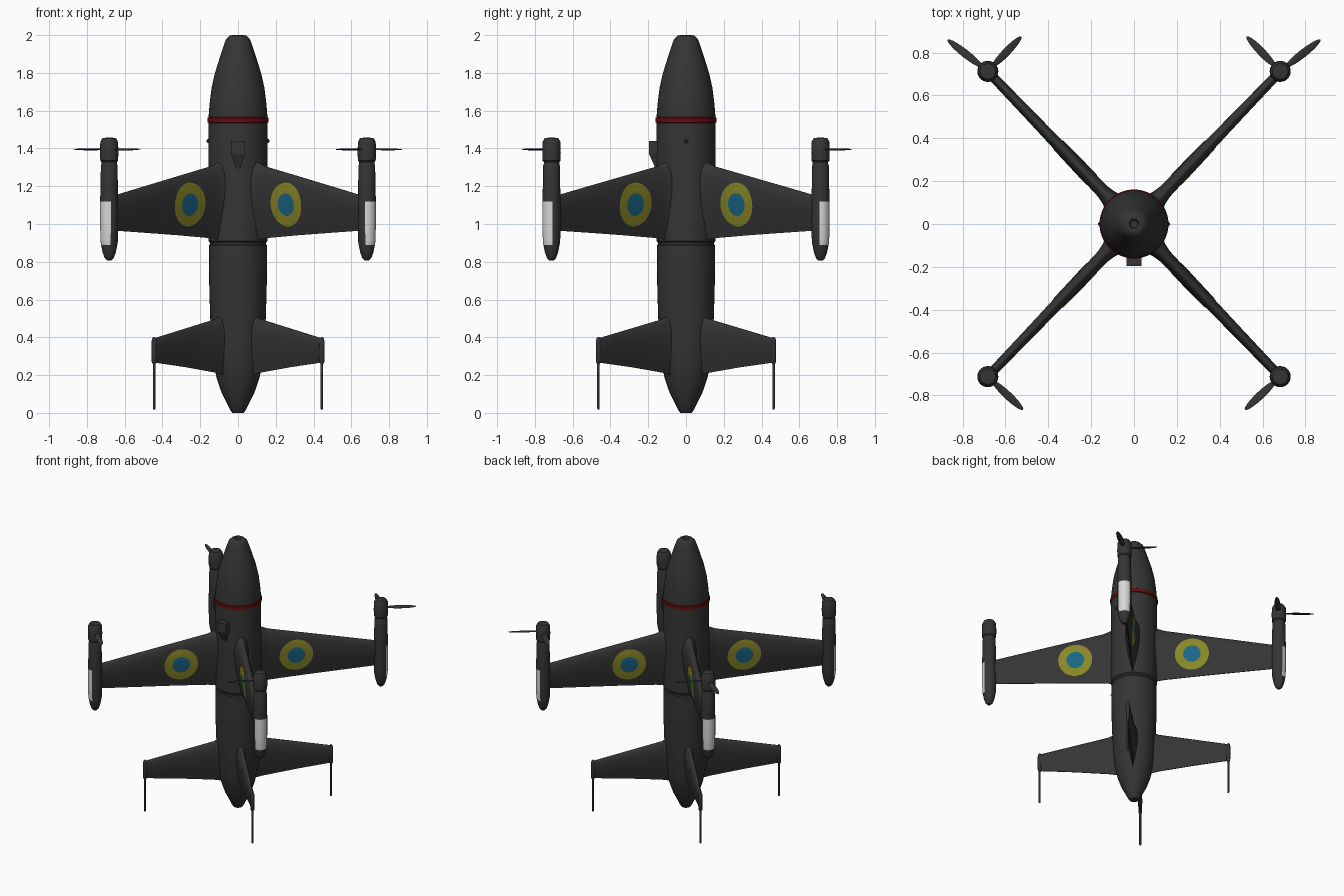
import bpy, bmesh, math
from mathutils import Vector, Matrix

cube = bpy.data.objects.get("Cube")
if cube:
    bpy.data.objects.remove(cube, do_unlink=True)


def material(name, rgb):
    m = bpy.data.materials.new(name)
    m.use_nodes = True
    m.diffuse_color = (*rgb, 1)
    bsdf = m.node_tree.nodes["Principled BSDF"]
    bsdf.inputs["Base Color"].default_value = (*rgb, 1)
    bsdf.inputs["Roughness"].default_value = 0.7
    return m


GREY = material("dark grey", (0.035, 0.035, 0.035))
RED = material("dark red", (0.13, 0.004, 0.006))
YELLOW = material("olive yellow", (0.25, 0.24, 0.02))
BLUE = material("deep blue", (0.01, 0.13, 0.235))
WHITE = material("pale grey", (0.68, 0.68, 0.68))


def finish(name, bm, mats=(GREY,), matrix=Matrix(), smooth=True):
    bmesh.ops.recalc_face_normals(bm, faces=bm.faces)
    me = bpy.data.meshes.new(name)
    bm.transform(matrix)
    bm.to_mesh(me)
    bm.free()
    for m in mats:
        me.materials.append(m)
    ob = bpy.data.objects.new(name, me)
    bpy.context.collection.objects.link(ob)
    if smooth:
        bpy.ops.object.select_all(action='DESELECT')
        ob.select_set(True)
        bpy.context.view_layer.objects.active = ob
        bpy.ops.object.shade_smooth_by_angle(angle=math.radians(35))
    return ob


def bridge(bm, a, b):
    n = len(a)
    return [bm.faces.new((a[i], a[(i + 1) % n], b[(i + 1) % n], b[i])) for i in range(n)]


def lathe(profile, seg=32):
    """Revolve (radius, z) points around z, capping both ends."""
    bm = bmesh.new()
    rings = [[bm.verts.new((r * math.cos(math.tau * i / seg), r * math.sin(math.tau * i / seg), z))
              for i in range(seg)] for r, z in profile]
    for a, b in zip(rings, rings[1:]):
        bridge(bm, a, b)
    bm.faces.new(rings[0])
    bm.faces.new(rings[-1])
    return bm


# Fuselage: rear section, seam groove, middle section and nose
finish("fuselage", lathe([
    (0.03, 0.0), (0.038, 0.01), (0.058, 0.05), (0.088, 0.11), (0.112, 0.18), (0.128, 0.25),
    (0.14, 0.36), (0.147, 0.5), (0.152, 0.65), (0.154, 0.885), (0.149, 0.892), (0.149, 0.902),
    (0.156, 0.91), (0.156, 1.57), (0.15, 1.64), (0.14, 1.72), (0.122, 1.8), (0.1, 1.87),
    (0.084, 1.92), (0.072, 1.955), (0.062, 1.98), (0.045, 1.997), (0.03, 2.0), (0.022, 1.997),
    (0.016, 1.985), (0.002, 1.983)], 48))
finish("nose_ring", lathe([(0.15, 1.532), (0.161, 1.538), (0.161, 1.562), (0.15, 1.57)], 48), (RED,))

# Intake scoop on the front
bm = bmesh.new()
for s in (-1, 1):
    for x, y, z in ((0.036, -0.195, 1.44), (0.036, -0.195, 1.37), (0.012, -0.16, 1.29),
                    (0.036, -0.12, 1.44), (0.036, -0.12, 1.37), (0.012, -0.12, 1.29)):
        bm.verts.new((s * x, y, z))
bmesh.ops.convex_hull(bm, input=bm.verts)
finish("front_scoop", bm, smooth=False)

# Small side nubs
for side, s in (("left", 1), ("right", -1)):
    finish("nub_" + side, lathe([(0.014, 0.14), (0.011, 0.16), (0.003, 0.168)], 12),
           matrix=Matrix.Translation((0, 0, 1.44)) @ Matrix.Rotation(s * math.pi / 2, 4, 'Y'))


def section(stations, u):
    """Interpolate (top z, bottom z, half thickness) at radial distance u."""
    for a, b in zip(stations, stations[1:]):
        if u <= b[0]:
            break
    t = (u - a[0]) / (b[0] - a[0])
    return [p + (q - p) * t for p, q in zip(a[1:], b[1:])]


def half_thickness(stations, u, z):
    top, bottom, thick = section(stations, u)
    c = min(max((top - z) / (top - bottom), 0), 1)
    foil = 2.969 * math.sqrt(c) - 1.26 * c - 3.516 * c**2 + 2.843 * c**3 - 1.036 * c**4
    return max(thick * foil, 0.002)


def aerofoil(stations, steps=20):
    """Wing in the x-z plane, lofted outwards along +x."""
    bm = bmesh.new()
    loops = []
    for u, top, bottom, _ in stations:
        zs = [top + (bottom - top) * (1 - math.cos(math.pi * i / steps)) / 2 for i in range(steps + 1)]
        pts = [(u, half_thickness(stations, u, z), z) for z in zs]
        pts += [(u, -y, z) for u, y, z in reversed(pts)]
        loops.append([bm.verts.new(p) for p in pts])
    for a, b in zip(loops, loops[1:]):
        bridge(bm, a, b)
    bm.faces.new(loops[0])
    bm.faces.new(loops[-1])
    return bm


def roundel(stations, side, cu=0.397, cz=1.103, seg=40):
    """Thin disc laid on the wing skin: blue centre, yellow ring."""
    bm = bmesh.new()

    def vert(r, a):
        u, z = cu + r * math.cos(a), cz + r * math.sin(a)
        return bm.verts.new((u, side * (half_thickness(stations, u, z) + 0.003), z))

    rings = [[vert(r, math.tau * i / seg) for i in range(seg)]
             for r in (0.02, 0.04, 0.06, 0.08, 0.1, 0.116)]
    bm.faces.new(rings[0]).material_index = 1
    for k, (a, b) in enumerate(zip(rings, rings[1:])):
        for f in bridge(bm, a, b):
            f.material_index = 1 if k < 2 else 0
    # keep the disc facing away from the wing
    bmesh.ops.recalc_face_normals(bm, faces=bm.faces)
    return bm


def pod():
    """Motor pod with a pale panel on its outer (+x) side."""
    bm = lathe([(0.012, 0.808), (0.024, 0.82), (0.035, 0.85), (0.043, 0.89), (0.046, 0.91),
                (0.048, 1.0), (0.048, 1.12), (0.046, 1.2), (0.044, 1.31), (0.041, 1.318),
                (0.041, 1.328), (0.047, 1.335), (0.049, 1.38), (0.047, 1.435), (0.036, 1.455),
                (0.015, 1.457)], 40)
    for f in bm.faces:
        c = f.calc_center_median()
        if 0.9 < c.z < 1.13 and abs(math.atan2(c.y, c.x)) < math.radians(54):
            f.material_index = 1
    return bm


def blade(angle, length):
    """Leaf-shaped propeller blade from the pod centre."""
    bm = bmesh.new()
    bmesh.ops.create_uvsphere(bm, u_segments=20, v_segments=10, radius=1)
    bm.transform(Matrix.Rotation(angle, 4, 'Z') @ Matrix.Translation((length * 0.56, 0, 1.395))
                 @ Matrix.Rotation(math.radians(10), 4, 'X')
                 @ Matrix.Diagonal((length * 0.44, 0.019, 0.004, 1)))
    return bm


WING = [(0.09, 1.35, 0.912, 0.06), (0.14, 1.335, 0.915, 0.052), (0.17, 1.32, 0.92, 0.04),
        (0.21, 1.305, 0.925, 0.033), (0.45, 1.255, 0.94, 0.029), (0.7, 1.203, 0.953, 0.025),
        (0.96, 1.148, 0.966, 0.022)]
FIN = [(0.07, 0.53, 0.19, 0.045), (0.13, 0.515, 0.205, 0.036), (0.17, 0.497, 0.213, 0.025),
       (0.4, 0.447, 0.242, 0.02), (0.635, 0.396, 0.266, 0.013)]
POD_X, POD_Y = 0.682, 0.712
REACH = math.hypot(POD_X, POD_Y)

# Four identical arms on the diagonals
for sx, side in ((1, "left"), (-1, "right")):
    for sy, end in ((1, "back"), (-1, "front")):
        tag = f"_{end}_{side}"
        turn = Matrix.Rotation(math.atan2(sy * POD_Y, sx * POD_X), 4, 'Z')
        out = turn @ Matrix.Translation((REACH, 0, 0))
        tip = turn @ Matrix.Translation((0.642, 0, 0))

        finish("wing" + tag, aerofoil(WING), matrix=turn)
        for s, face in ((1, "a"), (-1, "b")):
            finish("roundel_" + face + tag, roundel(WING, s), (YELLOW, BLUE), turn)
        finish("motor_pod" + tag, pod(), (GREY, WHITE), out)

        # Tail fin with tip cap and landing leg
        finish("tail_fin" + tag, aerofoil(FIN), matrix=turn)
        finish("fin_tip" + tag, lathe([(0.007, 0.258), (0.013, 0.27), (0.014, 0.375), (0.011, 0.393),
                                       (0.004, 0.402)], 16), matrix=tip)
        finish("landing_leg" + tag, lathe([(0.005, 0.018), (0.007, 0.024), (0.007, 0.27)], 12), matrix=tip)

        # Propeller: two blades at the back, one folded inward at the front
        blades = ((0.188, 0.148), (-0.157, 0.163)) if sy > 0 else ((-0.165, -0.155),)
        for i, (dx, dy) in enumerate(blades):
            finish(f"propeller_blade_{i + 1}" + tag, blade(math.atan2(dy, sx * dx), math.hypot(dx, dy)),
                   matrix=Matrix.Translation((sx * POD_X, sy * POD_Y, 0)))
